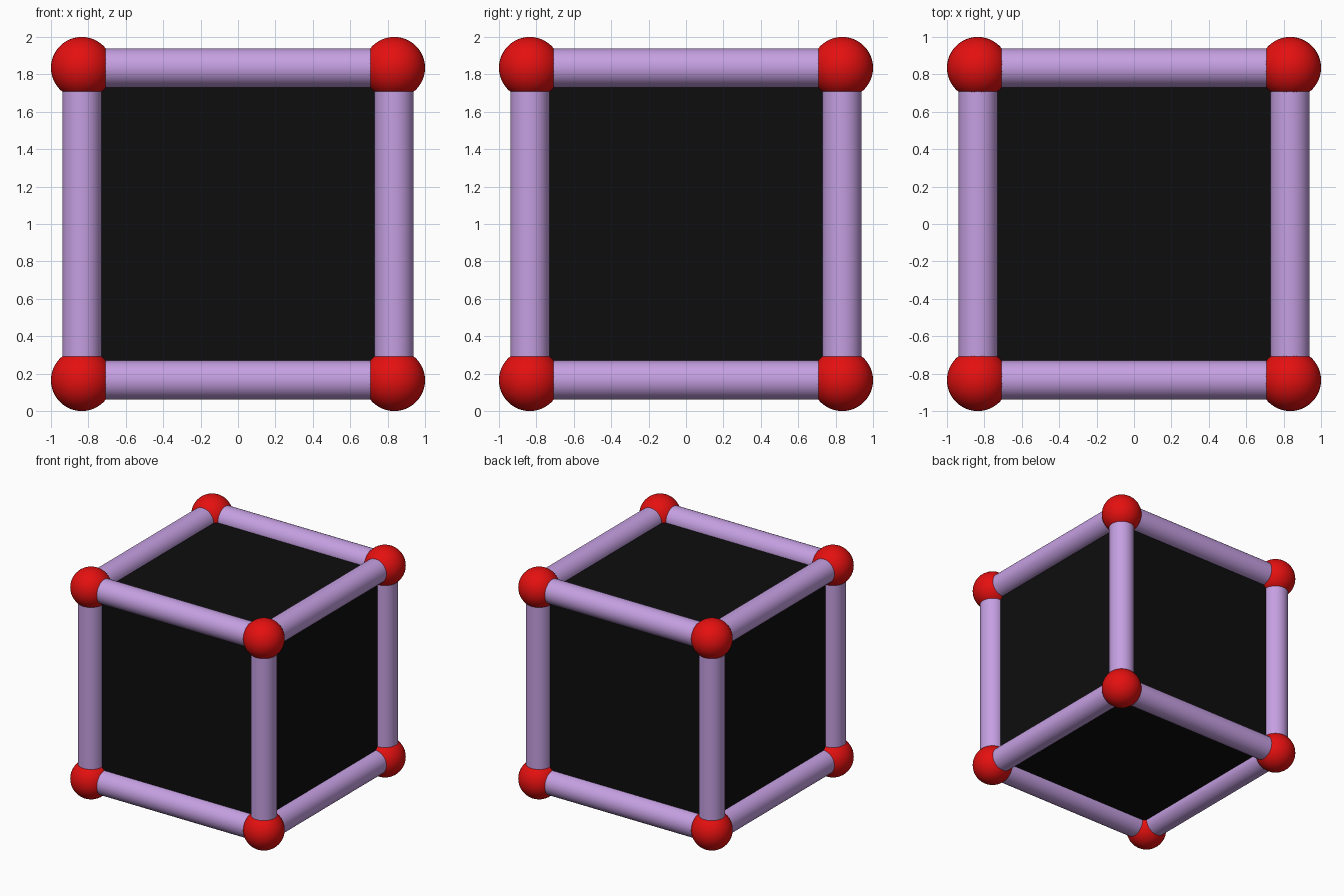
import bpy
from mathutils import Vector
from itertools import product

if "Cube" in bpy.data.objects:
    bpy.data.objects.remove(bpy.data.objects["Cube"])

H = 0.835        # half the distance between corner centres
BALL_R = 0.165
BAR_R = 0.104
CENTRE = Vector((0, 0, 1))


def material(name, rgb):
    m = bpy.data.materials.new(name)
    m.diffuse_color = (*rgb, 1)
    m.use_nodes = True
    m.node_tree.nodes["Principled BSDF"].inputs["Base Color"].default_value = m.diffuse_color
    return m


red = material("red", (0.78, 0.005, 0.005))
lavender = material("lavender", (0.56, 0.35, 0.76))
black = material("black", (0.004, 0.004, 0.004))


def finish(name, mat, smooth=True):
    ob = bpy.context.object
    ob.name = name
    ob.data.materials.append(mat)
    if smooth:
        bpy.ops.object.shade_smooth_by_angle()


# Solid dark core, its edges running along the bar axes
bpy.ops.mesh.primitive_cube_add(size=2 * H, location=CENTRE)
finish("core_cube", black, smooth=False)

# Ball at every corner
for s in product((-1, 1), repeat=3):
    bpy.ops.mesh.primitive_uv_sphere_add(segments=48, ring_count=24, radius=BALL_R,
                                         location=CENTRE + H * Vector(s))
    finish("corner_ball", red)

# Four bars along each axis
for axis in range(3):
    direction = Vector([float(i == axis) for i in range(3)])
    for a, b in product((-H, H), repeat=2):
        offset = [a, b]
        offset.insert(axis, 0)
        bpy.ops.mesh.primitive_cylinder_add(
            vertices=48, radius=BAR_R, depth=2 * H, location=CENTRE + Vector(offset),
            rotation=direction.to_track_quat('Z', 'Y').to_euler())
        finish("edge_bar", lavender)
